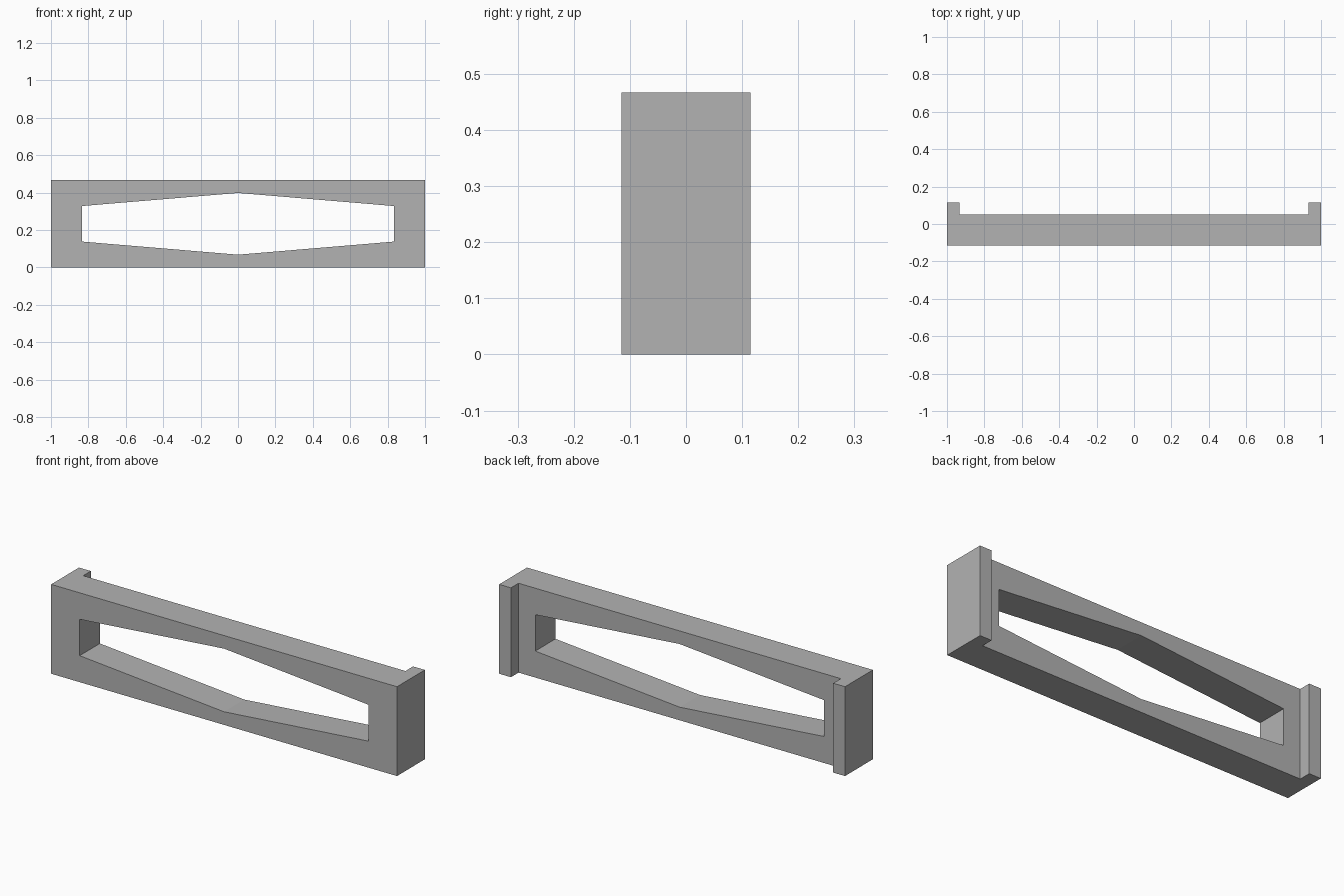
import bpy
import bmesh
from mathutils import Vector

default = bpy.data.objects.get("Cube")
if default:
    bpy.data.objects.remove(default, do_unlink=True)

HEIGHT = 0.467
FRONT, PANEL_BACK, TAB_BACK = -0.115, 0.052, 0.115
TAB_INNER = 0.932

# Plain grey material
grey = bpy.data.materials.new("plain_grey")
grey.use_nodes = True
colour = (0.45, 0.45, 0.45, 1)
grey.diffuse_color = colour
grey.node_tree.nodes["Principled BSDF"].inputs["Base Color"].default_value = colour


def prism(name, outline, direction):
    """Extrude a closed flat outline along a direction."""
    bm = bmesh.new()
    face = bm.faces.new([bm.verts.new(p) for p in outline])
    moved = bmesh.ops.extrude_face_region(bm, geom=[face])["geom"]
    verts = [g for g in moved if isinstance(g, bmesh.types.BMVert)]
    bmesh.ops.translate(bm, verts=verts, vec=Vector(direction))
    bmesh.ops.recalc_face_normals(bm, faces=bm.faces)
    mesh = bpy.data.meshes.new(name)
    bm.to_mesh(mesh)
    bm.free()
    mesh.materials.append(grey)
    obj = bpy.data.objects.new(name, mesh)
    bpy.context.collection.objects.link(obj)
    return obj


# Frame: shallow channel plan with a returning tab at each end
half_plan = [(1, FRONT), (1, TAB_BACK), (TAB_INNER, TAB_BACK), (TAB_INNER, PANEL_BACK)]
plan = half_plan + [(-x, y) for x, y in reversed(half_plan)]
frame = prism("frame", [(x, y, 0) for x, y in plan], (0, 0, HEIGHT))

# Opening: six-sided window, tallest at the middle
mid, end_x, end_h, peak_h = HEIGHT / 2, 0.835, 0.095, 0.165
window = [(-end_x, -end_h), (0, -peak_h), (end_x, -end_h),
          (end_x, end_h), (0, peak_h), (-end_x, end_h)]
cutter = prism("window_cutter", [(x, -0.5, mid + z) for x, z in window], (0, 1, 0))
cutter.hide_render = True

# Cut the opening and discard the cutter
cut = frame.modifiers.new("window_opening", 'BOOLEAN')
cut.operation = 'DIFFERENCE'
cut.solver = 'EXACT'
cut.object = cutter
bpy.context.view_layer.objects.active = frame
bpy.ops.object.modifier_apply(modifier=cut.name)
bpy.data.objects.remove(cutter, do_unlink=True)
